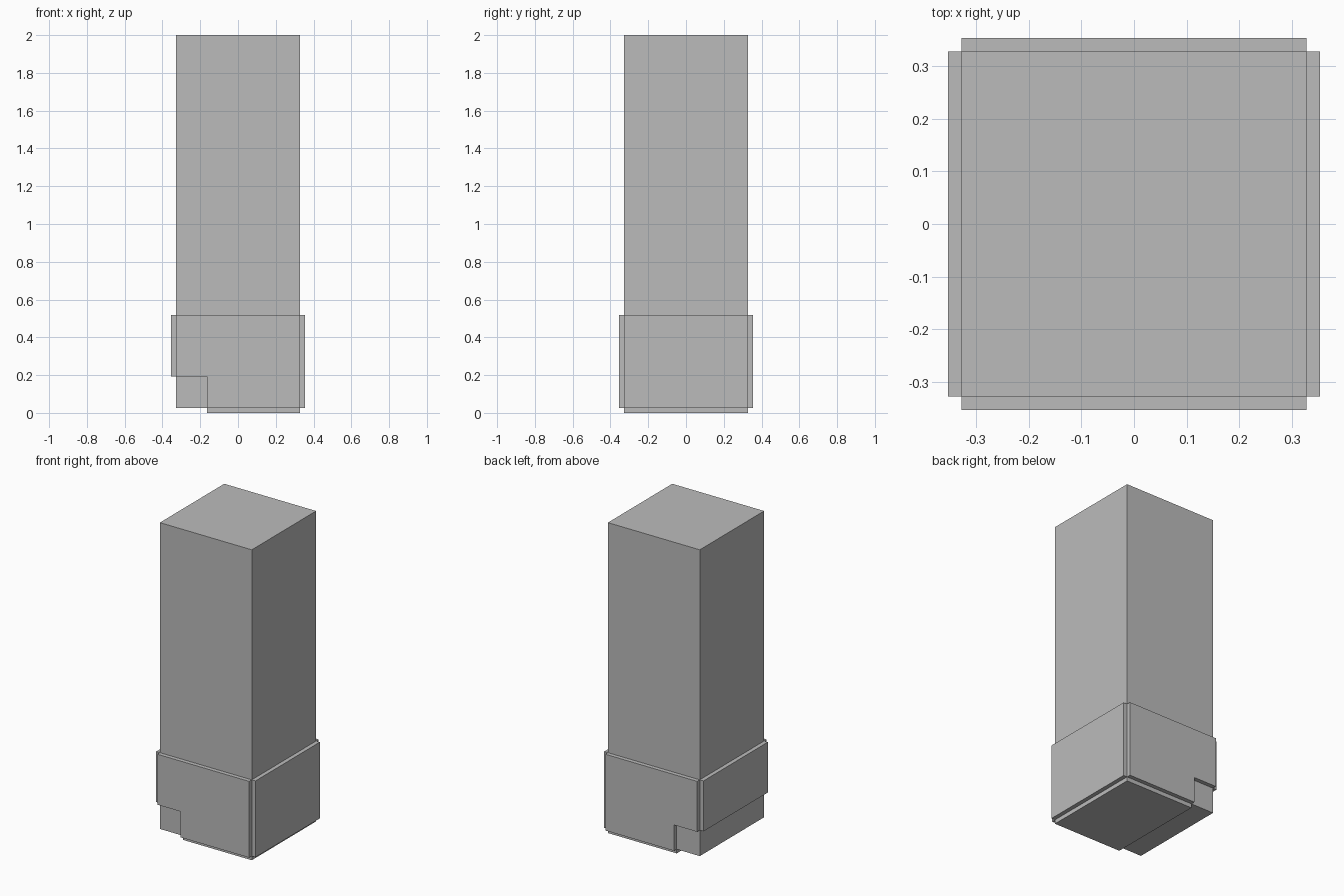
import bpy
import bmesh
from mathutils import Vector

cube = bpy.data.objects.get("Cube")
if cube:
    bpy.data.objects.remove(cube, do_unlink=True)

R = 0.3275      # half width of the column
T = 0.0265      # cladding thickness
TOP = 0.518     # top of the cladding
STEP_X = -0.163  # step cut into the cladding
STEP_Z = 0.193

# Single grey material
grey = bpy.data.materials.new("plain grey")
grey.use_nodes = True
colour = (0.5, 0.5, 0.5, 1.0)
grey.diffuse_color = colour
bsdf = next(n for n in grey.node_tree.nodes if n.type == 'BSDF_PRINCIPLED')
bsdf.inputs["Base Color"].default_value = colour


def prism(name, outline, y0, y1):
    """Extrude an x-z outline from y0 to y1."""
    bm = bmesh.new()
    face = bm.faces.new([bm.verts.new((x, y0, z)) for x, z in outline])
    ext = bmesh.ops.extrude_face_region(bm, geom=[face])
    verts = [g for g in ext["geom"] if isinstance(g, bmesh.types.BMVert)]
    bmesh.ops.translate(bm, verts=verts, vec=Vector((0, y1 - y0, 0)))
    bmesh.ops.recalc_face_normals(bm, faces=bm.faces)
    mesh = bpy.data.meshes.new(name)
    bm.to_mesh(mesh)
    bm.free()
    mesh.materials.append(grey)
    obj = bpy.data.objects.new(name, mesh)
    bpy.context.collection.objects.link(obj)
    return obj


def box(name, x0, x1, z0, z1):
    return prism(name, [(x0, z0), (x1, z0), (x1, z1), (x0, z1)], -R, R)


# Tall square column
box("column", -R, R, T, 2.0)

# Bottom plate, stopping short at the step
box("bottom_plate", STEP_X, R, 0.0, T)

# Side plates: full height on the left, raised on the right
box("left_plate", R, R + T, T, TOP)
box("right_plate", -R - T, -R, STEP_Z, TOP)

# Front and back plates with the stepped corner
stepped = [(STEP_X, T), (R, T), (R, TOP), (-R, TOP), (-R, STEP_Z), (STEP_X, STEP_Z)]
for name, side in (("front_plate", -1), ("back_plate", 1)):
    prism(name, stepped, side * R, side * (R + T))
